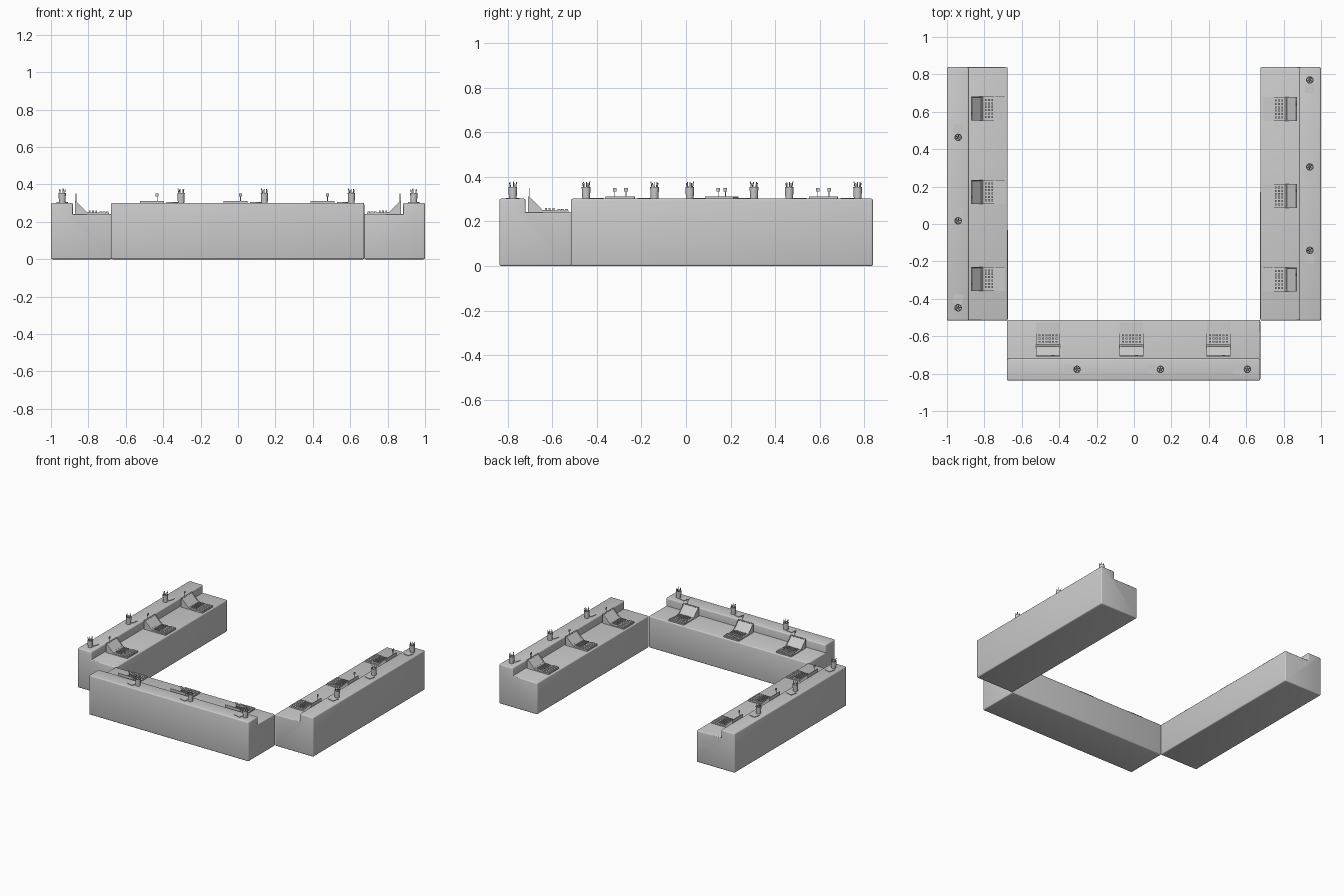
import bpy, bmesh, math
from mathutils import Matrix, Vector

if "Cube" in bpy.data.objects:
    bpy.data.objects.remove(bpy.data.objects["Cube"])


def finish(name, bm, angle=30):
    bmesh.ops.recalc_face_normals(bm, faces=bm.faces)
    me = bpy.data.meshes.new(name)
    bm.to_mesh(me)
    bm.free()
    me.shade_smooth()
    me.set_sharp_from_angle(angle=math.radians(angle))
    return me


def box(bm, center, size, rot=0):
    m = Matrix.Translation(center) @ Matrix.Rotation(rot, 4, 'Z') @ Matrix.Diagonal((*size, 1))
    bmesh.ops.create_cube(bm, size=1, matrix=m)


def extrude_profile(bm, pts, half):
    # (y, z) profile pulled along x, centred
    f = bm.faces.new([bm.verts.new((-half, y, z)) for y, z in pts])
    r = bmesh.ops.extrude_face_region(bm, geom=[f])
    vs = [g for g in r['geom'] if isinstance(g, bmesh.types.BMVert)]
    bmesh.ops.translate(bm, verts=vs, vec=(half * 2, 0, 0))
    bmesh.ops.recalc_face_normals(bm, faces=bm.faces)


def rod(bm, a, b, r, n=8):
    a, b = Vector(a), Vector(b)
    d = b - a
    m = Matrix.Translation((a + b) / 2) @ d.to_track_quat('Z', 'Y').to_matrix().to_4x4()
    bmesh.ops.create_cone(bm, cap_ends=True, segments=n, radius1=r, radius2=r,
                          depth=d.length, matrix=m)


# stepped counter: high outer ledge, low inner worktop
bm = bmesh.new()
extrude_profile(bm, [(0, 0), (0.325, 0), (0.325, 0.242), (0.117, 0.242), (0.117, 0.302), (0, 0.302)], 0.6775)
inner = [e for e in bm.edges
         if all(abs(v.co.y - 0.117) < 1e-4 and abs(v.co.z - 0.242) < 1e-4 for v in e.verts)]
bmesh.ops.bevel(bm, geom=[e for e in bm.edges if e not in inner], offset=0.008,
                segments=3, profile=0.5, affect='EDGES')
counter = finish("counter", bm, 50)

# register body with sloped, inset screen
bm = bmesh.new()
extrude_profile(bm, [(0.128, 0.24), (0.31, 0.24), (0.31, 0.248), (0.192, 0.252),
                     (0.188, 0.257), (0.133, 0.312), (0.128, 0.312)], 0.064)
bm.normal_update()
slope = max((f for f in bm.faces if f.normal.z > 0.5 and f.normal.y > 0.6), key=lambda f: f.calc_area())
bmesh.ops.inset_region(bm, faces=[slope], thickness=0.006, depth=0)
bmesh.ops.inset_region(bm, faces=[slope], thickness=0.001, depth=-0.004)
body = finish("register_body", bm)

# small keypad in the middle of the register
bm = bmesh.new()
for i in range(6):
    for j in range(3):
        box(bm, (-0.045 + i * 0.018, 0.208 + j * 0.017, 0.254), (0.011, 0.009, 0.014))
keypad = finish("keypad", bm)

# wide key block at the inner edge
bm = bmesh.new()
for i in range(6):
    for j in range(3):
        box(bm, (-0.0535 + i * 0.0214, 0.267 + j * 0.0165, 0.249), (0.018, 0.0135, 0.012))
keys = finish("key_block", bm)

# customer display on a thin pole
bm = bmesh.new()
rod(bm, (0.027, 0.134, 0.30), (0.027, 0.134, 0.338), 0.0018)
box(bm, (0.027, 0.134, 0.343), (0.016, 0.004, 0.016))
display = finish("customer_display", bm)

# pen cup, open at the top
bm = bmesh.new()
cup_c = Vector((0.155, 0.06, 0))
rings = [(0.017, 0.30), (0.02, 0.355), (0.017, 0.355), (0.015, 0.306)]
loops = [[bm.verts.new(cup_c + Vector((r * math.cos(k * math.tau / 16), r * math.sin(k * math.tau / 16), z)))
          for k in range(16)] for r, z in rings]
for a, b in zip(loops, loops[1:]):
    for k in range(16):
        bm.faces.new((a[k], a[(k + 1) % 16], b[(k + 1) % 16], b[k]))
bm.faces.new(loops[0])
bm.faces.new(loops[-1])
cup = finish("pen_cup", bm)

# pens fanning out of the cup
bm = bmesh.new()
for k in range(5):
    d = Vector((math.cos(k * math.tau / 5 + 0.4), math.sin(k * math.tau / 5 + 0.4), 0))
    rod(bm, cup_c + d * 0.005 + Vector((0, 0, 0.308)),
        cup_c + d * 0.017 + Vector((0, 0, 0.373 + 0.003 * (k % 3))), 0.0022, 6)
pens = finish("pens", bm)

# note pad turned slightly beside the cup
bm = bmesh.new()
box(bm, (0.108, 0.06, 0.303), (0.05, 0.05, 0.006), math.radians(-14))
pad = finish("note_pad", bm)

# three counters around the U, three stations each
sides = [("front", -0.0025, -0.837, 0), ("left", -1, 0.161, -90), ("right", 1, 0.161, 90)]
for side, x, y, deg in sides:
    base = Matrix.Translation((x, y, 0)) @ Matrix.Rotation(math.radians(deg), 4, 'Z')

    def place(me, m, tag):
        ob = bpy.data.objects.new(f"{side}_{me.name}{tag}", me)
        ob.matrix_world = m
        bpy.context.collection.objects.link(ob)

    place(counter, base, "")
    for n, u in enumerate((-0.457, -0.011, 0.454), 1):
        for me in (body, keypad, keys, display, cup, pens, pad):
            place(me, base @ Matrix.Translation((u, 0, 0)), f"_{n}")
